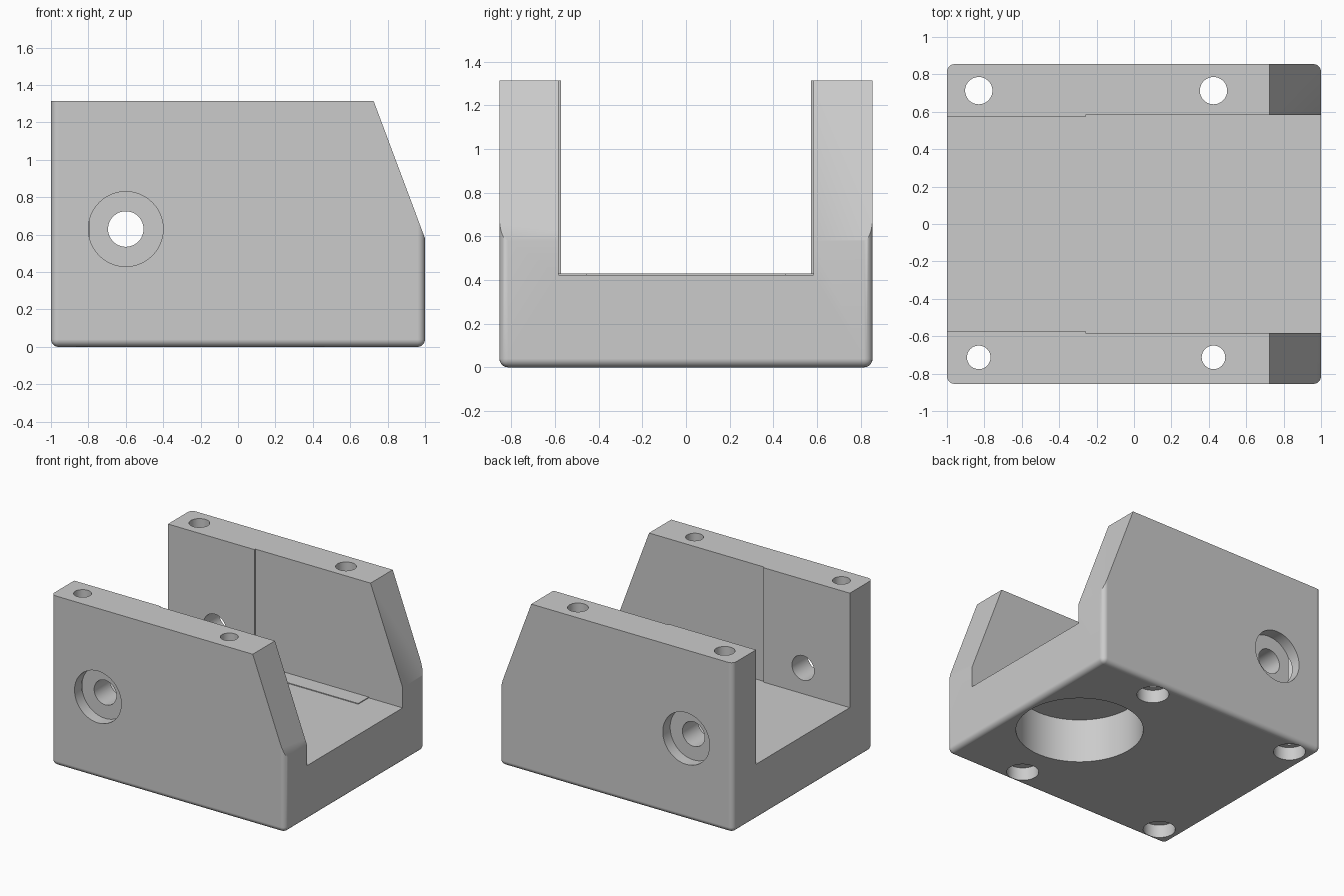
import bpy, bmesh, math
from mathutils import Vector, Matrix

old = bpy.data.objects.get("Cube")
if old:
    bpy.data.objects.remove(old, do_unlink=True)

grey = bpy.data.materials.new("plain grey")
grey.use_nodes = True
colour = (0.6, 0.6, 0.6, 1)
grey.diffuse_color = colour
grey.node_tree.nodes["Principled BSDF"].inputs["Base Color"].default_value = colour

W, D, H, FLOOR = 1.0, 0.855, 1.315, 0.43


def finish(bm, name):
    bmesh.ops.recalc_face_normals(bm, faces=bm.faces)
    mesh = bpy.data.meshes.new(name)
    bm.to_mesh(mesh)
    bm.free()
    mesh.materials.append(grey)
    ob = bpy.data.objects.new(name, mesh)
    bpy.context.collection.objects.link(ob)
    return ob


def prism(name, points, start, step):
    """Extrude a closed outline; start maps a 2D point to 3D."""
    bm = bmesh.new()
    face = bm.faces.new([bm.verts.new(start(*p)) for p in points])
    new = bmesh.ops.extrude_face_region(bm, geom=[face])["geom"]
    verts = [v for v in new if isinstance(v, bmesh.types.BMVert)]
    bmesh.ops.translate(bm, verts=verts, vec=step)
    return finish(bm, name)


def cylinder(name, a, b, radius, sides=48):
    a, b = Vector(a), Vector(b)
    axis = b - a
    turn = axis.to_track_quat("Z", "Y").to_matrix().to_4x4()
    bm = bmesh.new()
    bmesh.ops.create_cone(bm, cap_ends=True, segments=sides, radius1=radius, radius2=radius,
                          depth=axis.length, matrix=Matrix.Translation((a + b) / 2) @ turn)
    return finish(bm, name)


def mirrored(half):
    return half + [(x, -y) for x, y in reversed(half)]


# Block with rounded bottom and upright corner edges
bm = bmesh.new()
bmesh.ops.create_cube(bm, size=1)
bmesh.ops.transform(bm, matrix=Matrix.Translation((0, 0, H / 2)) @ Matrix.Diagonal((2 * W, 2 * D, H, 1)),
                    verts=bm.verts)
edges = [e for e in bm.edges if min(v.co.z for v in e.verts) < 0.01]
bmesh.ops.bevel(bm, geom=edges, offset=0.04, segments=5, profile=0.5, affect="EDGES")
body = finish(bm, "channel_bracket")

cutters = []

# Channel between the walls, slightly wider toward the sloped end
slot = mirrored([(-1.2, -0.573), (-0.26, -0.573), (-0.26, -0.584), (1.2, -0.584)])
cutters.append(prism("channel_cut", slot, lambda x, y: (x, y, FLOOR), (0, 0, 2)))

# Shallow stepped recess in the floor
recess = mirrored([(0.03, -0.455), (0.71, -0.455), (0.71, -0.584), (1.2, -0.584)])
cutters.append(prism("floor_recess_cut", recess, lambda x, y: (x, y, FLOOR - 0.006), (0, 0, 0.2)))

# Sloped wall ends
slope = [(0.725, H), (1.0, 0.58), (1.2, 0.042), (1.2, 1.6), (0.619, 1.6)]
cutters.append(prism("slope_cut", slope, lambda x, z: (x, -1.2, z), (0, 2.4, 0)))

# Large blind bore underneath
cutters.append(cylinder("bottom_bore_cut", (0.5, 0, -0.2), (0.5, 0, 0.34), 0.448, 96))

for side in (-1, 1):
    # Upright screw holes with recesses underneath
    for x in (-0.83, 0.425):
        y = side * 0.713
        radius = 0.068 + side * 0.005
        cutters.append(cylinder("screw_recess_cut", (x, y, -0.2), (x, y, 0.1), 0.113))
        cutters.append(cylinder("screw_hole_cut", (x, y, -0.2), (x, y, 1.6), radius))
    # Cross hole with a wide recess on the outer face
    cutters.append(cylinder("side_recess_cut", (-0.6, side * 1.1, 0.63), (-0.6, side * (D - 0.09), 0.63), 0.2, 64))
    cutters.append(cylinder("side_hole_cut", (-0.6, side * 1.1, 0.63), (-0.6, side * 0.4, 0.63), 0.095))

# Cut everything out of the block
bpy.context.view_layer.objects.active = body
body.select_set(True)
for cutter in cutters:
    mod = body.modifiers.new(cutter.name, "BOOLEAN")
    mod.operation = "DIFFERENCE"
    mod.solver = "EXACT"
    mod.object = cutter
    bpy.ops.object.modifier_apply(modifier=mod.name)
    bpy.data.objects.remove(cutter, do_unlink=True)

# Smooth round surfaces, crisp corners
bpy.ops.object.shade_smooth_by_angle(angle=math.radians(30))
weighted = body.modifiers.new("even_shading", "WEIGHTED_NORMAL")
weighted.keep_sharp = True
